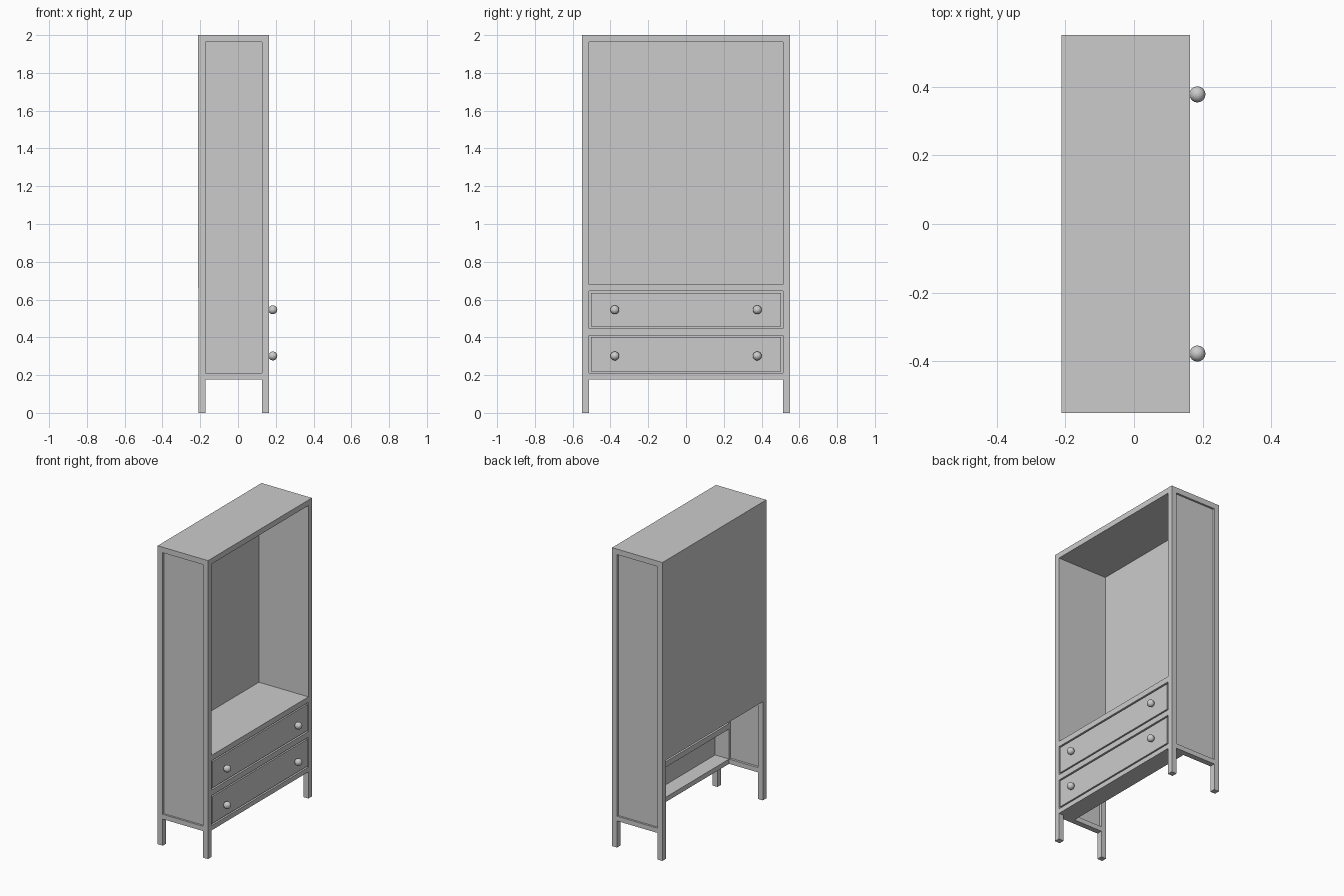
import bpy

if "Cube" in bpy.data.objects:
    bpy.data.objects.remove(bpy.data.objects["Cube"])

X0, X1 = -0.21, 0.163      # back and front planes of the cabinet
Y = 0.55                   # half width
T = 0.037                  # frame thickness
YI = Y - T                 # inner half width
SHELF = 0.681
RAIL_BACK = 0.04           # rear edge of the drawer frame


def box(name, x, y, z):
    """Axis-aligned box from (min, max) ranges."""
    bpy.ops.mesh.primitive_cube_add(
        size=1, location=[(a + b) / 2 for a, b in (x, y, z)])
    o = bpy.context.object
    o.name = name
    o.scale = [b - a for a, b in (x, y, z)]
    bpy.ops.object.transform_apply(location=False, rotation=False, scale=True)
    return o


def side_box(name, x, y, z):
    """Pair of boxes mirrored across y = 0."""
    box(name + "_right", x, y, z)
    box(name + "_left", x, (-y[1], -y[0]), z)


# Legs / corner posts
side_box("front_leg", (X1 - T, X1), (YI, Y), (0, 2 - T))
side_box("back_leg", (X0, X0 + T), (YI, Y), (0, 2 - T))

# Top, back and shelf
box("top_board", (X0, X1), (-Y, Y), (2 - T, 2))
box("back_panel", (X0 - 0.0005, X0 + 0.006), (-Y, Y), (0.661, 2))
box("shelf", (X0 + 0.006, RAIL_BACK), (-YI, YI), (0.661, SHELF))

# Recessed side panels, lower rails, upper lining and drawer jambs
MX = (X0 + T, X1 - T)
side_box("side_panel", MX, (0.529, 0.537), (0.21, 2 - T))
side_box("side_lining", MX, (YI, 0.529), (0.661, 2 - T))
side_box("side_rail", MX, (YI, Y), (0.178, 0.21))
side_box("drawer_jamb", (RAIL_BACK, X1 - T), (YI, 0.529), (0.21, 0.661))

# Front rails
for name, lo, hi in (("bottom_rail", 0.178, 0.21),
                     ("middle_rail", 0.411, 0.448),
                     ("upper_rail", 0.644, SHELF)):
    box(name, (RAIL_BACK, X1), (-YI, YI), (lo, hi))

# Drawer fronts with a groove around them, and round knobs
for name, lo, hi in (("lower_drawer", 0.21, 0.411),
                     ("upper_drawer", 0.448, 0.644)):
    box(name + "_backing", (X1 - 0.02, X1 - 0.013), (-YI, YI), (lo, hi))
    box(name + "_front", (X1 - 0.013, X1 - 0.001),
        (-YI + 0.01, YI - 0.01), (lo + 0.01, hi - 0.01))
    for side, s in (("left", -1), ("right", 1)):
        bpy.ops.mesh.primitive_uv_sphere_add(
            segments=16, ring_count=12, radius=0.0235,
            location=(0.1845, s * 0.377, (lo + hi) / 2 - 0.009 * (lo < 0.3)))
        bpy.context.object.name = f"{name}_knob_{side}"
